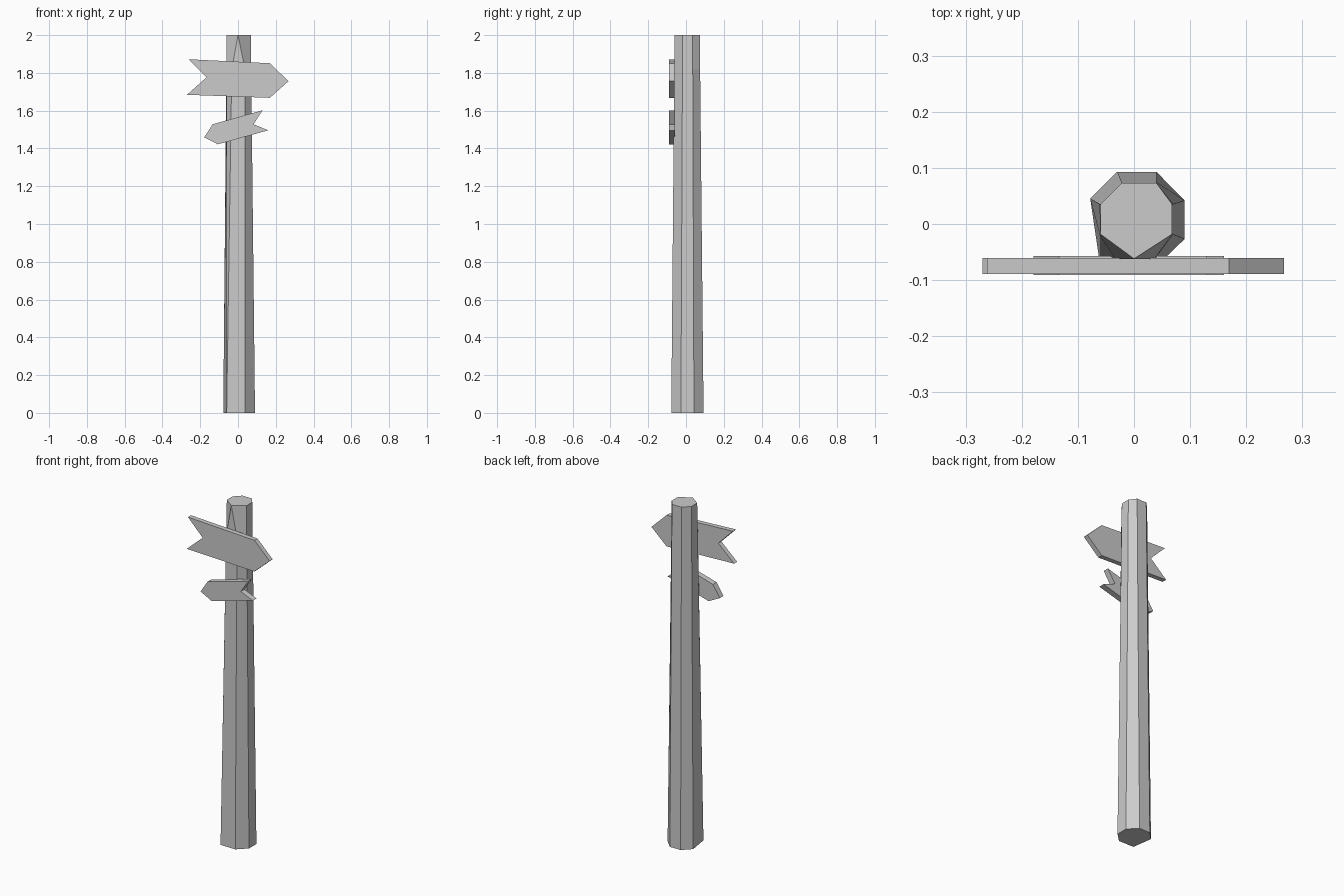
import bpy
import bmesh

if "Cube" in bpy.data.objects:
    bpy.data.objects.remove(bpy.data.objects["Cube"])


def finish(name, bm):
    bmesh.ops.remove_doubles(bm, verts=bm.verts[:], dist=0.0005)
    bmesh.ops.recalc_face_normals(bm, faces=bm.faces[:])
    mesh = bpy.data.meshes.new(name)
    bm.to_mesh(mesh)
    bm.free()
    obj = bpy.data.objects.new(name, mesh)
    bpy.context.collection.objects.link(obj)
    return obj


def loft(name, rings):
    # Skin a stack of rings; coincident corners are welded afterwards
    bm = bmesh.new()
    loops = [[bm.verts.new(p) for p in ring] for ring in rings]
    n = len(loops[0])
    for low, high in zip(loops, loops[1:]):
        for i in range(n):
            j = (i + 1) % n
            bm.faces.new((low[i], low[j], high[j], high[i]))
    bm.faces.new(loops[0][::-1])
    bm.faces.new(loops[-1])
    return finish(name, bm)


# Post: rough eight-sided trunk, last two corners border the hewn front face
base = [(.037, -.078), (.09, -.027), (.09, .042), (.04, .093),
        (-.03, .093), (-.078, .045), (-.06, -.076), (-.06, -.076)]
top = [(0, -.062), (.068, -.018), (.068, .035), (.04, .073),
       (-.022, .073), (-.06, .035), (-.06, -.018), (0, -.062)]
h = 1.82
t = h / 2
mid = [(a + (c - a) * t, b + (d - b) * t) for (a, b), (c, d) in zip(base, top)]
mid[0], mid[-1] = (.037, -.062), (-.033, -.062)
loft("post", [[(x, y, z) for x, y in ring]
              for ring, z in ((base, 0), (mid, h), (top, 2))])


# Arrow boards: extruded outlines with a pointed head and a notched tail
def board(name, outline, front, back):
    loft(name, [[(x, y, z) for x, z in outline] for y in (front, back)])


board("upper_arrow_board",
      [(-.262, 1.872), (-.167, 1.776), (-.27, 1.684),
       (.169, 1.668), (.267, 1.756), (.169, 1.851)], -.089, -.061)
board("lower_arrow_board",
      [(.13, 1.602), (-.134, 1.528), (-.179, 1.459),
       (-.107, 1.422), (.16, 1.496), (.082, 1.528)], -.091, -.057)
